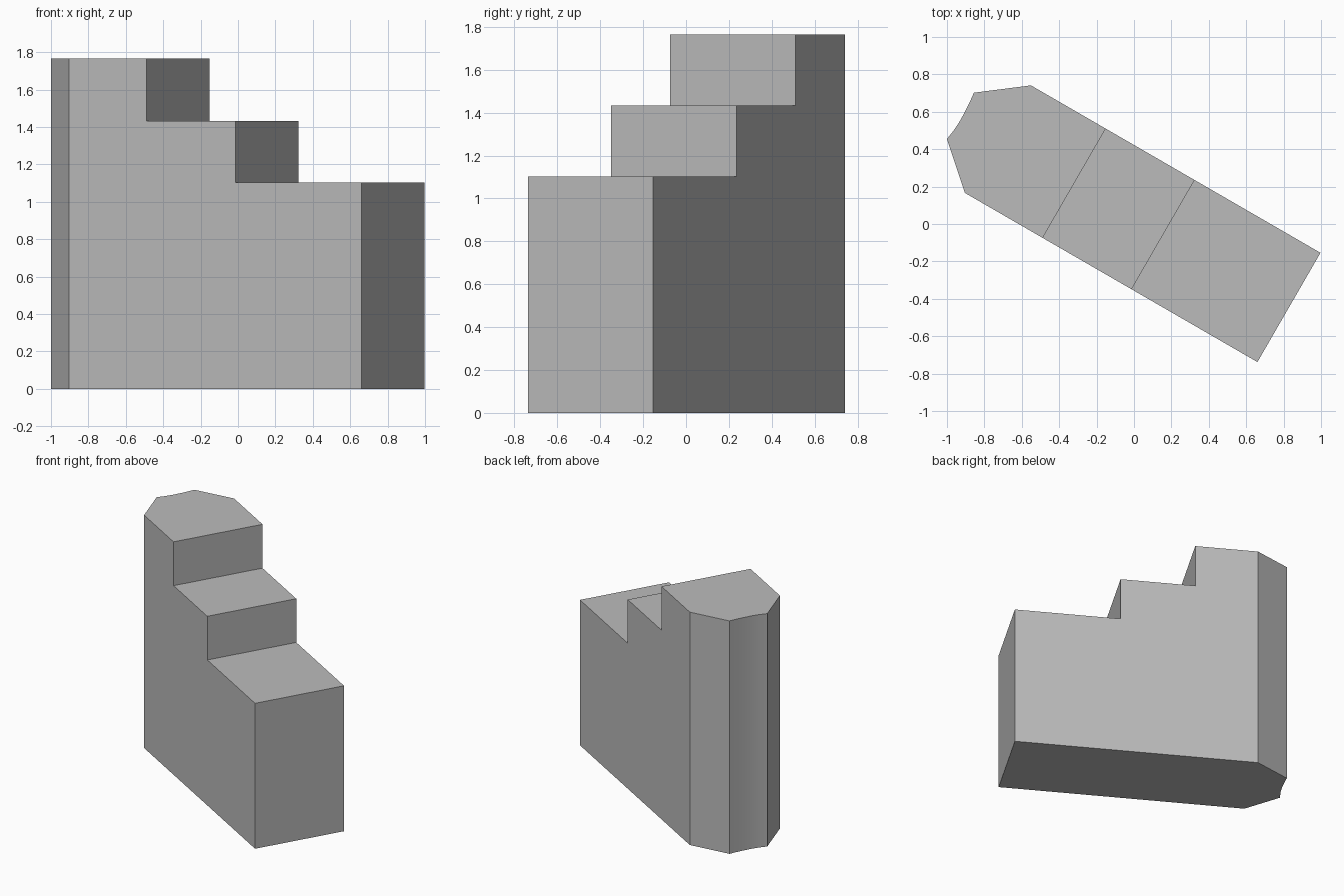
import bpy
import bmesh
from math import radians

cube = bpy.data.objects.get("Cube")
if cube:
    bpy.data.objects.remove(cube, do_unlink=True)

TURN = radians(-30)
HEIGHT = 1.765

grey = bpy.data.materials.new("plain grey")
grey.use_nodes = True
colour = (0.5, 0.5, 0.5, 1)
grey.diffuse_color = colour
grey.node_tree.nodes["Principled BSDF"].inputs["Base Color"].default_value = colour


def prism(name, outline, bottom, top, turn=0):
    """Extrude a flat outline upwards between two heights."""
    bm = bmesh.new()
    base = bm.faces.new([bm.verts.new((x, y, bottom)) for x, y in outline])
    up = bmesh.ops.extrude_face_region(bm, geom=[base], use_keep_orig=True)["geom"]
    for v in up:
        if isinstance(v, bmesh.types.BMVert):
            v.co.z = top
    bmesh.ops.recalc_face_normals(bm, faces=bm.faces)
    mesh = bpy.data.meshes.new(name)
    bm.to_mesh(mesh)
    bm.free()
    mesh.materials.append(grey)
    obj = bpy.data.objects.new(name, mesh)
    obj.rotation_euler.z = turn
    bpy.context.collection.objects.link(obj)
    return obj


# Body footprint: square end, faceted far end with a shallow hollow
body = prism("stepped_block", [
    (0.66, -0.738), (0.997, -0.154), (-0.551, 0.741), (-0.856, 0.702),
    (-0.879, 0.65), (-0.906, 0.596), (-0.937, 0.54), (-0.967, 0.496),
    (-1.0, 0.455), (-0.904, 0.166)], 0, HEIGHT)

# Steps cut across the block: start along its length, and tread height
for i, (start, tread) in enumerate([(-0.386, 1.433), (0.163, 1.102)]):
    cutter = prism(f"step_cutter_{i}",
                   [(start, -1), (2, -1), (2, 1), (start, 1)], tread, 2, TURN)
    cutter.hide_render = True
    mod = body.modifiers.new("step", "BOOLEAN")
    mod.operation = "DIFFERENCE"
    mod.solver = "EXACT"
    mod.object = cutter
    bpy.context.view_layer.objects.active = body
    bpy.ops.object.modifier_apply(modifier=mod.name)
    bpy.data.objects.remove(cutter, do_unlink=True)

bpy.ops.object.select_all(action="DESELECT")
body.select_set(True)
bpy.context.view_layer.objects.active = body
bpy.ops.object.shade_smooth_by_angle(angle=radians(25))
